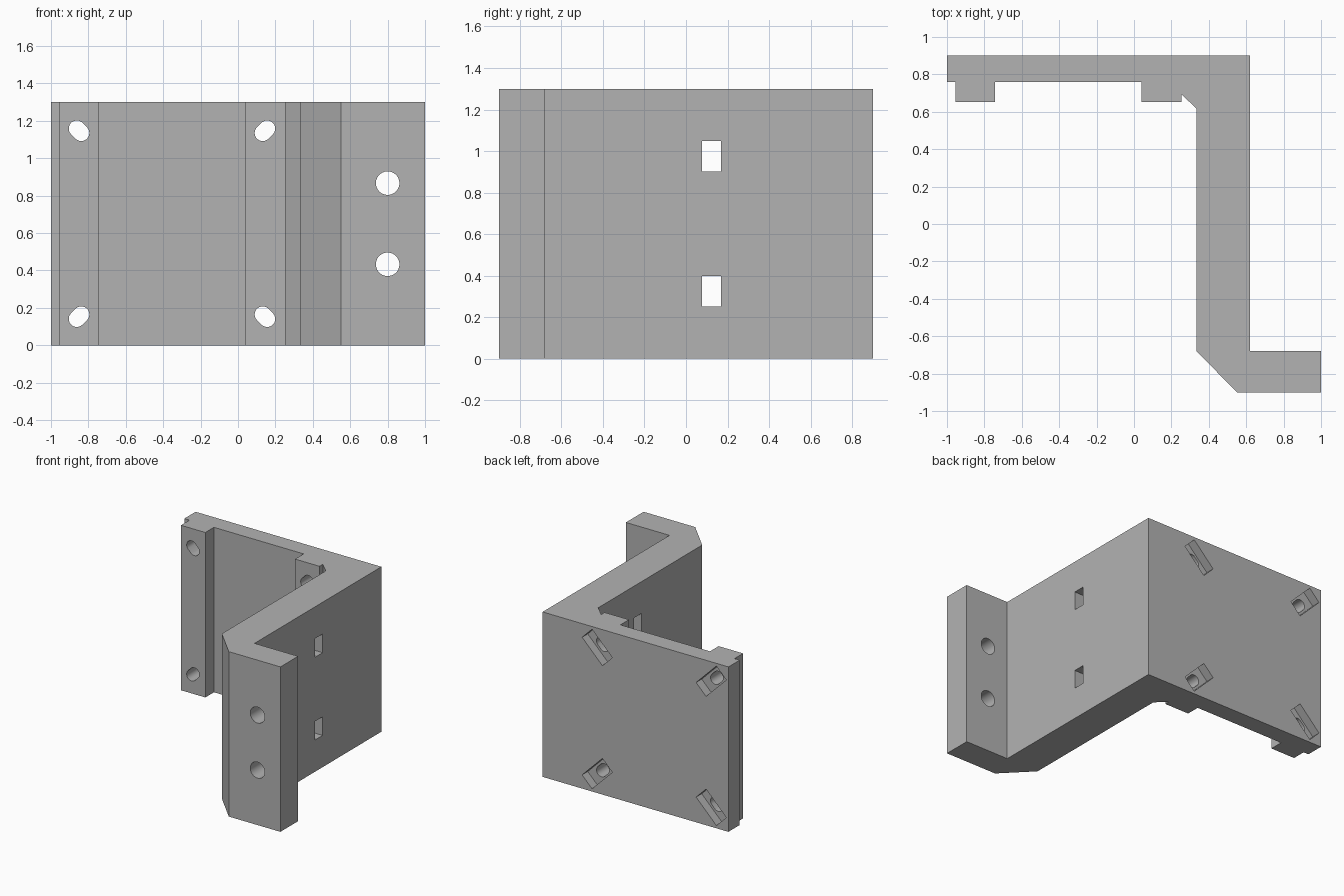
import bpy, bmesh
from math import sin, cos, pi, radians
from mathutils import Vector, Matrix

cube = bpy.data.objects.get("Cube")
if cube:
    bpy.data.objects.remove(cube, do_unlink=True)

HEIGHT = 1.3
BACK = 0.9

grey = bpy.data.materials.new("plain grey")
grey.use_nodes = True
grey.diffuse_color = (0.45, 0.45, 0.45, 1)
grey.node_tree.nodes["Principled BSDF"].inputs["Base Color"].default_value = (0.45, 0.45, 0.45, 1)


def prism(name, points, depth, matrix=Matrix()):
    """Extrude a flat outline along its local z, then place it."""
    bm = bmesh.new()
    face = bm.faces.new([bm.verts.new((u, v, 0)) for u, v in points])
    ext = bmesh.ops.extrude_face_region(bm, geom=[face])
    moved = [g for g in ext["geom"] if isinstance(g, bmesh.types.BMVert)]
    bmesh.ops.translate(bm, verts=moved, vec=(0, 0, depth))
    bm.transform(matrix)
    bmesh.ops.recalc_face_normals(bm, faces=bm.faces)
    mesh = bpy.data.meshes.new(name)
    bm.to_mesh(mesh)
    bm.free()
    mesh.materials.append(grey)
    obj = bpy.data.objects.new(name, mesh)
    bpy.context.collection.objects.link(obj)
    return obj


def rectangle(w, h):
    return [(-w / 2, -h / 2), (w / 2, -h / 2), (w / 2, h / 2), (-w / 2, h / 2)]


def slot(radius, shift, n=32):
    """Round-ended outline; a zero shift gives a circle."""
    pts = []
    for i in range(n):
        a = 2 * pi * (i + 0.5) / n
        pts.append((radius * cos(a) + (shift if cos(a) > 0 else -shift), radius * sin(a)))
    return pts


def facing_back(x, y, z, turn=0):
    """Local x to world x, local y to world z, extrusion towards the front."""
    return Matrix.Translation((x, y, z)) @ Matrix.Rotation(pi / 2, 4, "X") @ Matrix.Rotation(turn, 4, "Z")


# Bracket body: back plate with two pads, side wall and front flange
outline = [(-1, BACK), (0.62, BACK), (0.62, -0.68), (1, -0.68), (1, -0.9), (0.55, -0.9),
           (0.335, -0.68), (0.335, 0.615), (0.253, 0.695), (0.253, 0.653), (0.04, 0.653),
           (0.04, 0.76), (-0.742, 0.76), (-0.742, 0.653), (-0.955, 0.653), (-0.955, 0.76),
           (-1, 0.76)]
bracket = prism("bracket", outline, HEIGHT)
cutters = []

# Diagonal slots through the pads, with rectangular pockets on the back
for sx in (-1, 1):
    for sz in (-1, 1):
        x, z = -0.353 + sx * 0.497, HEIGHT / 2 + sz * 0.497
        turn = radians(45 * sx * sz)
        cutters.append(prism("slot_cutter", slot(0.043, 0.017), 0.5, facing_back(x, 1, z, turn)))
        cutters.append(prism("pocket_cutter", rectangle(0.25, 0.122), 0.17, facing_back(x, 1, z, turn)))

for sz in (-1, 1):
    # Round bolt holes in the front flange
    cutters.append(prism("bolt_hole_cutter", slot(0.063, 0), 0.5,
                         facing_back(0.8, -0.55, HEIGHT / 2 + sz * 0.217)))
    # Rectangular windows through the side wall
    place = Matrix.Translation((0.2, 0.122, HEIGHT / 2 + sz * 0.326)) @ Matrix.Rotation(pi / 2, 4, "Y")
    cutters.append(prism("window_cutter", rectangle(0.147, 0.092), 0.6, place))

for cutter in cutters:
    cutter.hide_render = True
    mod = bracket.modifiers.new(cutter.name, "BOOLEAN")
    mod.operation = "DIFFERENCE"
    mod.solver = "EXACT"
    mod.object = cutter

# Bake the cuts and drop the cutters
bpy.context.view_layer.update()
graph = bpy.context.evaluated_depsgraph_get()
cut_mesh = bpy.data.meshes.new_from_object(bracket.evaluated_get(graph))
bracket.modifiers.clear()
bracket.data = cut_mesh
for cutter in cutters:
    bpy.data.objects.remove(cutter, do_unlink=True)

bpy.ops.object.select_all(action="DESELECT")
bracket.select_set(True)
bpy.context.view_layer.objects.active = bracket
bpy.ops.object.shade_smooth_by_angle(angle=radians(30))
